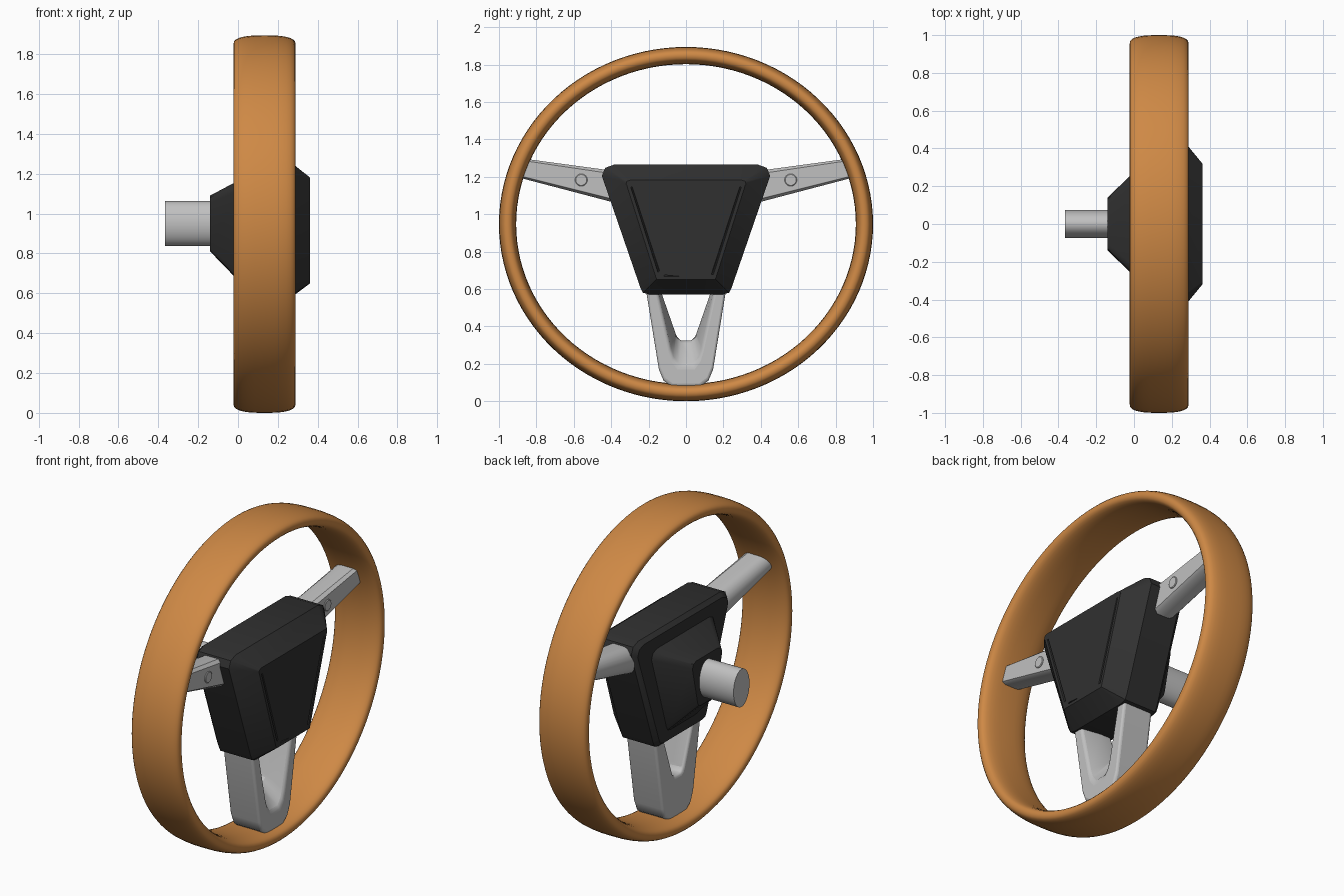
import bpy
import bmesh
from math import sin, cos, pi, copysign

cube = bpy.data.objects.get("Cube")
if cube:
    bpy.data.objects.remove(cube)

CENTRE_Z = 0.947


def material(name, colour, rough):
    m = bpy.data.materials.new(name)
    m.use_nodes = True
    m.diffuse_color = (*colour, 1)
    bsdf = m.node_tree.nodes["Principled BSDF"]
    bsdf.inputs["Base Color"].default_value = (*colour, 1)
    bsdf.inputs["Roughness"].default_value = rough
    return m


wood = material("warm wood", (0.62, 0.25, 0.06), 0.5)
silver = material("silver metal", (0.53, 0.53, 0.53), 0.5)
black = material("black plastic", (0.03, 0.03, 0.03), 0.6)


def finish(name, bm, mat, bevel=0.0, angle=35):
    """Turn a bmesh into a smooth-by-angle object with an optional bevel."""
    bmesh.ops.recalc_face_normals(bm, faces=bm.faces)
    mesh = bpy.data.meshes.new(name)
    bm.to_mesh(mesh)
    bm.free()
    mesh.materials.append(mat)
    ob = bpy.data.objects.new(name, mesh)
    bpy.context.collection.objects.link(ob)
    if bevel:
        mod = ob.modifiers.new("Bevel", "BEVEL")
        mod.width = bevel
        mod.segments = 3
        mod.limit_method = "ANGLE"
        mod.angle_limit = 0.6
    bpy.ops.object.select_all(action="DESELECT")
    ob.select_set(True)
    bpy.context.view_layer.objects.active = ob
    bpy.ops.object.shade_smooth_by_angle(angle=angle * pi / 180)
    return ob


def loft(sections, closed=False):
    """Skin a row of equal loops; cap both ends unless the row is closed."""
    bm = bmesh.new()
    loops = [[bm.verts.new(p) for p in s] for s in sections]
    pairs = list(zip(loops, loops[1:]))
    if closed:
        pairs.append((loops[-1], loops[0]))
    for a, b in pairs:
        for i in range(len(a)):
            j = (i + 1) % len(a)
            bm.faces.new((a[i], a[j], b[j], b[i]))
    if not closed:
        bm.faces.new(loops[0])
        bm.faces.new(loops[-1])
    bmesh.ops.recalc_face_normals(bm, faces=bm.faces)
    return bm


def trapezoid(x, top, bottom, z0, z1, r):
    """Shield outline with rounded corners, in the plane at x."""
    half = [(bottom - r, z0), (bottom - r * 0.3, z0 + r * 0.2), (bottom, z0 + r * 0.8),
            (top, z1 - r * 1.2), (top - r * 0.35, z1 - r * 0.35), (top - r * 1.3, z1)]
    return [(x, y, z) for y, z in half] + [(x, -y, z) for y, z in reversed(half)]


def power(v, p):
    return copysign(abs(v) ** p, v)


# Rim: flattened band swept round a slightly squat ellipse
rim = []
for i in range(112):
    a = 2 * pi * i / 112
    ring = []
    for k in range(28):
        t = 2 * pi * k / 28
        d = 0.046 * power(sin(t), 0.75)
        x = 0.133 + 0.156 * power(cos(t), 0.75)
        ring.append((x, (0.954 + d) * cos(a), CENTRE_Z + (0.901 + d) * sin(a)))
    rim.append(ring)
finish("rim", loft(rim, closed=True), wood, angle=60)

# Hub pad with sloped front edge and a grooved panel
pad = loft([trapezoid(0.02, 0.425, 0.225, 0.59, 1.245, 0.045),
            trapezoid(0.045, 0.45, 0.245, 0.57, 1.265, 0.05),
            trapezoid(0.255, 0.45, 0.245, 0.57, 1.265, 0.05),
            trapezoid(0.362, 0.32, 0.16, 0.65, 1.18, 0.012)])
front = max(pad.faces, key=lambda f: f.calc_center_median().x)
for width, depth in ((0.018, 0), (0.005, -0.01), (0.008, 0), (0.005, 0.01)):
    bmesh.ops.inset_region(pad, faces=[front], thickness=width, depth=depth)
finish("hub_pad", pad, black)

# Tapered boss behind the hub
boss = loft([trapezoid(0.03, 0.305, 0.16, 0.635, 1.18, 0.04),
             trapezoid(0.005, 0.28, 0.15, 0.66, 1.167, 0.04),
             trapezoid(-0.14, 0.14, 0.09, 0.81, 1.09, 0.03)])
finish("rear_boss", boss, black)

# Steering column stub
ellipse = [(0.075 * cos(2 * pi * k / 48), 0.112 * sin(2 * pi * k / 48)) for k in range(48)]
column = loft([[(x, y, 0.95 + z) for y, z in ellipse] for x in (-0.1, -0.365)])
finish("column", column, silver)


# Side spokes: flat front, rounded back, narrowing to the rim
def spoke_section(y, z0, z1):
    mid, h = (z0 + z1) / 2, (z1 - z0) / 2
    pts = [(0.175, h), (0.195, h * 0.8), (0.195, -h * 0.8), (0.175, -h)]
    for k in range(13):
        t = pi * k / 12
        pts.append((0.105 - 0.065 * sin(t), -h * cos(t)))
    return [(x, y, mid + z) for x, z in pts]


for side, label in ((1, "left"), (-1, "right")):
    spoke = loft([spoke_section(side * 0.30, 1.04, 1.22),
                  spoke_section(side * 0.89, 1.195, 1.30)])
    finish(label + "_spoke", spoke, silver)
    # Screw head set on the spoke
    disc = [(cos(2 * pi * k / 32), sin(2 * pi * k / 32)) for k in range(32)]
    screw = loft([[(x, side * 0.56 + r * c, 1.183 + r * s) for c, s in disc]
                  for x, r in ((0.17, 0.033), (0.198, 0.033), (0.201, 0.029))])
    finish(label + "_screw", screw, silver)


# Lower spoke: forked block with a flared opening between its legs
def mirrored(x, half):
    return [(x, y, z) for y, z in half] + [(x, -y, z) for y, z in reversed(half)]


outer = [(0.225, 0.64), (0.21, 0.57), (0.145, 0.17), (0.12, 0.11), (0.075, 0.075)]
hole_front = [(0.165, 0.64), (0.148, 0.57), (0.085, 0.28), (0.07, 0.23), (0.04, 0.19)]
hole_back = [(0.15, 0.64), (0.128, 0.57), (0.055, 0.36), (0.043, 0.335), (0.025, 0.325)]
fork = loft([mirrored(0.05, outer), mirrored(0.245, outer),
             mirrored(0.245, hole_front), mirrored(0.13, hole_back),
             mirrored(0.05, hole_back)], closed=True)
finish("lower_spoke", fork, silver, bevel=0.015)
